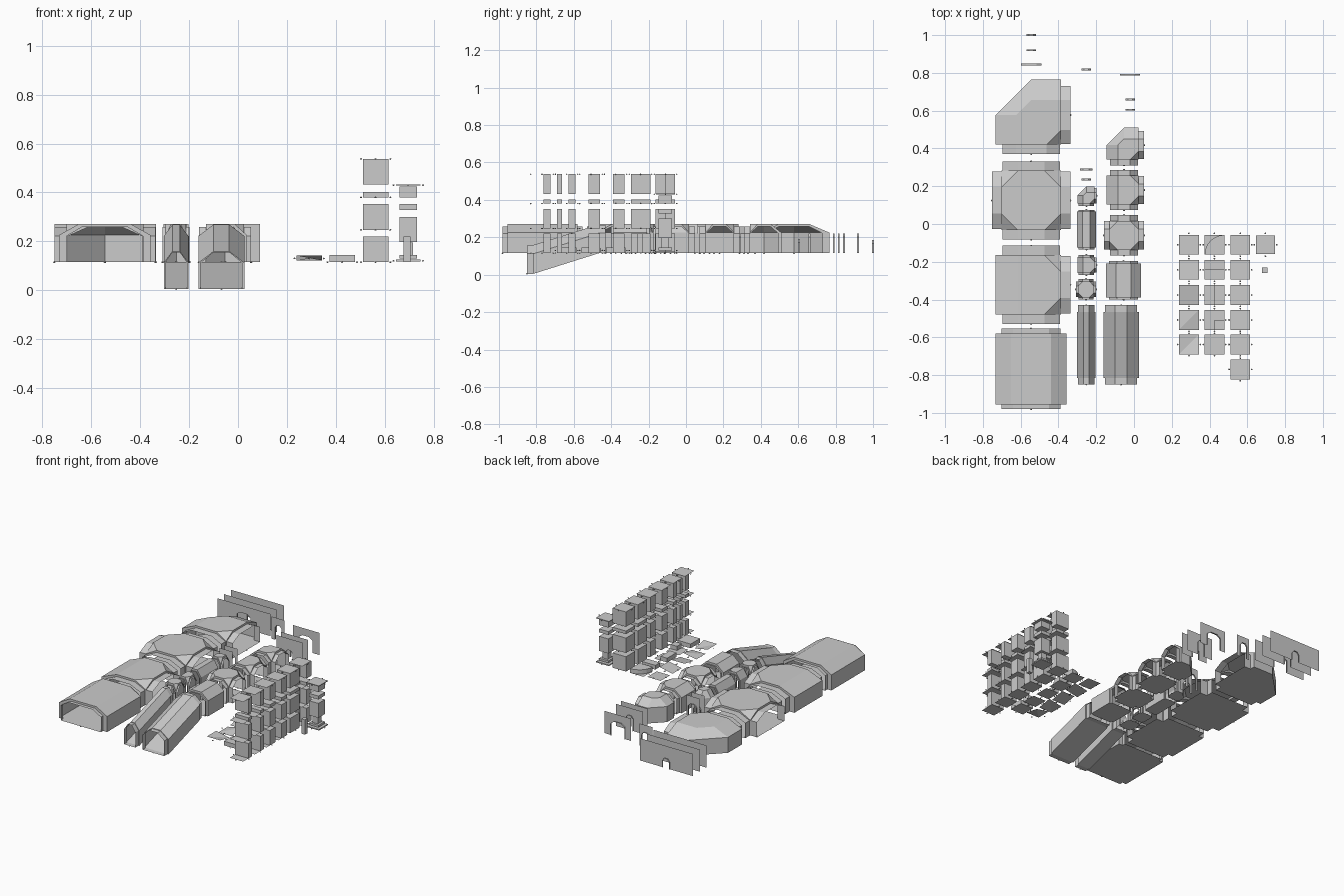
import bpy, bmesh, math
from mathutils import Vector

if "Cube" in bpy.data.objects:
    bpy.data.objects.remove(bpy.data.objects["Cube"])

ZF, ZS, ZT = 0.115, 0.225, 0.272   # floor, shoulder and roof heights


def finish(bm, name):
    bmesh.ops.recalc_face_normals(bm, faces=bm.faces[:])
    me = bpy.data.meshes.new(name)
    bm.to_mesh(me)
    bm.free()
    ob = bpy.data.objects.new(name, me)
    bpy.context.collection.objects.link(ob)
    return ob


def face(bm, pts):
    return bm.faces.new([bm.verts.new(p) for p in pts])


def arch(c, w, f, zs, zt, z0=ZF):
    return [(c - w, z0), (c - w, zs), (c - f, zt), (c + f, zt), (c + w, zs), (c + w, z0)]


def place(u, z, d, pos):
    return Vector((pos, u, z)) if d[0] else Vector((u, pos, z))


def ring_and_neck(bm, outer, inner, d, pos, length, floor=True):
    """End wall with an arched hole, then an open sleeve out of the hole."""
    face(bm, [place(u, z, d, pos) for u, z in outer + inner[::-1]])
    off = Vector((d[0], d[1], 0)) * length
    pts = [place(u, z, d, pos) for u, z in inner]
    for i in range(len(pts) if floor else len(pts) - 1):
        a, b = pts[i], pts[(i + 1) % len(pts)]
        face(bm, [a, b, b + off, a + off])


def marker(bm, p, r=0.006):
    m = bmesh.ops.create_icosphere(bm, subdivisions=1, radius=r)
    bmesh.ops.scale(bm, vec=(1, 1, 0.7), verts=m["verts"])
    bmesh.ops.translate(bm, vec=p, verts=m["verts"])


def room(name, cx, cy, base, top, exits, w, f, neck):
    """Convex vaulted shell, opened with a sleeve at every exit."""
    bm = bmesh.new()
    pts = [(x, y, z) for x, y in base for z in (ZF, ZS)] + [(x, y, ZT) for x, y in top]
    vs = [bm.verts.new((cx + x, cy + y, z)) for x, y, z in pts]
    bmesh.ops.convex_hull(bm, input=vs)
    bmesh.ops.dissolve_limit(bm, angle_limit=0.02, verts=bm.verts[:], edges=bm.edges[:])
    bm.normal_update()
    for d in exits:
        dv = Vector((d[0], d[1], 0))
        end = max(bm.faces, key=lambda q: (round(q.normal.dot(dv), 2), q.calc_area()))
        co = [v.co.copy() for v in end.verts]
        pos = co[0].x if d[0] else co[0].y
        uz = [((p.y if d[0] else p.x), p.z) for p in co]
        c = cy if d[0] else cx
        uz.sort(key=lambda p: (round(p[0], 3), p[1] if p[0] < c else -p[1]))
        bmesh.ops.delete(bm, geom=[end], context='FACES_ONLY')
        ring_and_neck(bm, uz, arch(c, w, f, ZS - .004, ZT - .014), d, pos, 0)
        n0 = len(bm.faces)
        off = pos + (d[0] + d[1]) * neck
        inner = [place(u, z, d, pos) for u, z in arch(c, w, f, ZS - .004, ZT - .014)]
        outer = [place(u, z, d, off) for u, z in arch(c, w, f, ZS - .004, ZT - .014)]
        for i in range(6):
            j = (i + 1) % 6
            face(bm, [inner[i], inner[j], outer[j], outer[i]])
        marker(bm, place(c, ZF, d, off))
    bmesh.ops.dissolve_degenerate(bm, dist=1e-5, edges=bm.edges[:])
    bmesh.ops.remove_doubles(bm, verts=bm.verts[:], dist=1e-4)
    finish(bm, name)


R, L, U, D = (1, 0), (-1, 0), (0, 1), (0, -1)


def cross(name, cx, cy, h, f, neck):
    top = [(sx * a, sy * b) for sx in (-1, 1) for sy in (-1, 1) for a, b in ((h, f), (f, h))]
    base = [(-h, -h), (h, -h), (h, h), (-h, h)]
    room(name, cx, cy, base, top, (R, L, U, D), h * .97, f, neck)


def tee(name, cx, cy, h, f, neck, e):
    top = [(-f, -h), (f, -h), (h, -f), (h, f), (f, h), (-f, h)]
    base = [(-h - e, -h), (h, -h), (h, h), (-h - e, h)]
    room(name, cx, cy, base, top, (R, U, D), h * .97, f, neck)


def corner(name, cx, cy, h, f, neck, e):
    top = [(-f, -h), (f, -h), (h, -f), (h, f), (0, f), (-f, 0)]
    base = [(-h - e, -h), (h, -h), (h, h + e), (0, h + e), (-h - e, 0)]
    room(name, cx, cy, base, top, (R, D), h * .97, f, neck)


def straight(name, cx, cy, hx, hy, f, w, neck):
    top = [(sx * f, sy * hy) for sx in (-1, 1) for sy in (-1, 1)]
    base = [(-hx, -hy), (hx, -hy), (hx, hy), (-hx, hy)]
    room(name, cx, cy, base, top, (U, D), w, f * .9, neck)


# large rooms
corner("large_corner_room", -.544, .577, .157, .08, .05, .032)
cross("large_cross_room", -.544, .125, .157, .07, .05)
tee("large_tee_room", -.544, -.322, .157, .07, .05, .032)
straight("large_hall", -.545, -.767, .188, .188, .105, .157, .025)
# narrow corridors
corner("narrow_corner", -.252, .15, .042, .018, .012, .006)
straight("narrow_corridor", -.252, -.03, .05, .095, .02, .042, .01)
tee("narrow_tee", -.252, -.217, .042, .018, .012, .006)
cross("narrow_cross", -.254, -.346, .042, .018, .012)
# medium corridors
corner("medium_corner", -.053, .418, .077, .033, .03, .015)
tee("medium_tee", -.053, .18, .077, .033, .03, .015)
cross("medium_cross", -.053, -.06, .077, .033, .03)
straight("medium_corridor", -.055, -.298, .092, .09, .04, .077, .012)


# sloping corridors
def ramp(name, cx, w, f, body):
    bm = bmesh.new()
    path = [(-.85, .005, w), (-.815, .005, w), (-.815, .005, body), (-.465, ZF, body), (-.465, ZF, w), (-.43, ZF, w)]
    rings = []
    for y, z, ww in path:
        k = .004 if ww == body else 0
        rings.append([bm.verts.new((u, y, zz)) for u, zz in arch(cx, ww, f, z + .107, z + .15 + k, z)])
    for a, b in zip(rings, rings[1:]):
        for i in range(6):
            j = (i + 1) % 6
            bm.faces.new((a[i], a[j], b[j], b[i]))
    for y, z in ((-.85, .005), (-.43, ZF)):
        marker(bm, (cx, y, z), .005)
    finish(bm, name)


ramp("narrow_ramp", -.253, .044, .015, .05)
ramp("medium_ramp", -.068, .085, .032, .094)


# thin end walls with framed doorways
def end_wall(name, y, x0, x1, cx, w, zd):
    bm = bmesh.new()
    outer = [(x0, ZF), (x0, ZT), (x1, ZT), (x1, ZF)]
    ring_and_neck(bm, outer, arch(cx, w, w * .5, zd - .018, zd), U, y, .01, False)
    finish(bm, name)


for i, (y, w, zd) in enumerate(((.84, .053, .22), (.915, .026, .22), (.995, .026, .185))):
    end_wall(f"large_end_wall_{i}", y, -.75, -.335, -.544, w, zd)
for i, (y, w, zd) in enumerate(((.785, .053, .22), (.655, .026, .22), (.6, .026, .19))):
    end_wall(f"medium_end_wall_{i}", y, -.12, .09, -.02, w, zd)
for i, (y, w, zd) in enumerate(((.812, .026, .22), (.283, .032, .22), (.23, .026, .185))):
    end_wall(f"narrow_end_wall_{i}", y, -.305, -.203, -.253, w, zd)


def box(bm, x0, x1, y0, y1, z0, z1):
    m = bmesh.ops.create_cube(bm, size=1)["verts"]
    bmesh.ops.scale(bm, vec=(x1 - x0, y1 - y0, z1 - z0), verts=m)
    bmesh.ops.translate(bm, vec=((x0 + x1) / 2, (y0 + y1) / 2, (z0 + z1) / 2), verts=m)


def edge_markers(bm, x, y, z, h=.06):
    for d in (R, L, U, D):
        marker(bm, (x + d[0] * h, y + d[1] * h, z), .005)


ROWS = (-.11, -.243, -.376, -.508, -.638, -.77)
T = .052

# thin floor tiles, some tilted, corner heights per row
tilts = ((0, 0, 0, 0), (0, 1, 1, 0), (0, 0, 1, 1), (0, 0, 1, 0), (1, 1, 0, 1))
for i, (y, t) in enumerate(zip(ROWS, tilts)):
    bm = bmesh.new()
    xy = ((-T, -T), (T, -T), (T, T), (-T, T))
    q = [Vector((.291 + a, y + b, .122 + .02 * k)) for (a, b), k in zip(xy, t)]
    face(bm, q[:3])
    face(bm, [q[0], q[2], q[3]])
    bmesh.ops.remove_doubles(bm, verts=bm.verts[:], dist=1e-5)
    edge_markers(bm, .291, y, .13)
    finish(bm, f"floor_tile_{i}")

# raised ledge tiles: lower plate and a partial step
steps = ((0, 1, 0, 1), (-1, 1, 0, 1), (-1, 0, -1, 1), (0, 1, -1, 0), (-1, 1, -1, 1))
for i, (y, s) in enumerate(zip(ROWS, steps)):
    bm = bmesh.new()
    x = .426
    face(bm, [(x - T, y - T, ZF), (x + T, y - T, ZF), (x + T, y + T, ZF), (x - T, y + T, ZF)])
    if i == 0:
        arc = [(x + T - 2 * T * math.cos(a * math.pi / 12), y - T + 2 * T * math.sin(a * math.pi / 12)) for a in range(7)]
        loop = arc + [(x + T, y - T)]
        f = face(bm, [(a, b, ZF) for a, b in loop])
        ex = bmesh.ops.extrude_face_region(bm, geom=[f])["geom"]
        bmesh.ops.translate(bm, vec=(0, 0, .03), verts=[g for g in ex if isinstance(g, bmesh.types.BMVert)])
    else:
        box(bm, x + s[0] * T, x + s[1] * T, y + s[2] * T, y + s[3] * T, ZF, .145)
    edge_markers(bm, x, y, ZF)
    finish(bm, f"ledge_tile_{i}")

# stacks of wall blocks: four segments per row, plan shape per row
segs = ((ZF, .22), (.247, .352), (.38, .402), (.432, .537))
plans = ([(-T, 0, -T, T), (0, T, 0, T)], [(-T, T, -T, T)], [(-T, T, -.014, .046)],
         [(-T, T, -.014, .048)], [(-T, T, .01, .048), (-T, 0, -T, -.026)], [(-T, T, .008, .046)])
for i, (y, plan) in enumerate(zip(ROWS, plans)):
    bm = bmesh.new()
    x = .563
    for z0, z1 in segs:
        for x0, x1, y0, y1 in plan:
            box(bm, x + x0, x + x1, y + y0, y + y1, z0, z1)
        zc = z1 if z1 > .5 else z0
        face(bm, [(x - T, y - T, zc), (x + T, y - T, zc), (x + T, y + T, zc), (x - T, y + T, zc)])
        edge_markers(bm, x, y, zc)
    finish(bm, f"wall_stack_{i}")

# pillar with base and capital, and a small post beside it
bm = bmesh.new()
px, py = .696, ROWS[0]
for h, z0, z1 in ((.05, .117, .125), (.036, .13, .145), (.02, .145, .195), (.036, .197, .30),
                  (.036, .328, .352), (.036, .38, .424), (.05, .428, .433)):
    box(bm, px - h, px + h, py - h, py + h, z0, z1)
edge_markers(bm, px, py, .43)
edge_markers(bm, px, py, .12)
finish(bm, "pillar")
bm = bmesh.new()
box(bm, .677, .706, -.259, -.23, ZF, .22)
finish(bm, "small_post")
